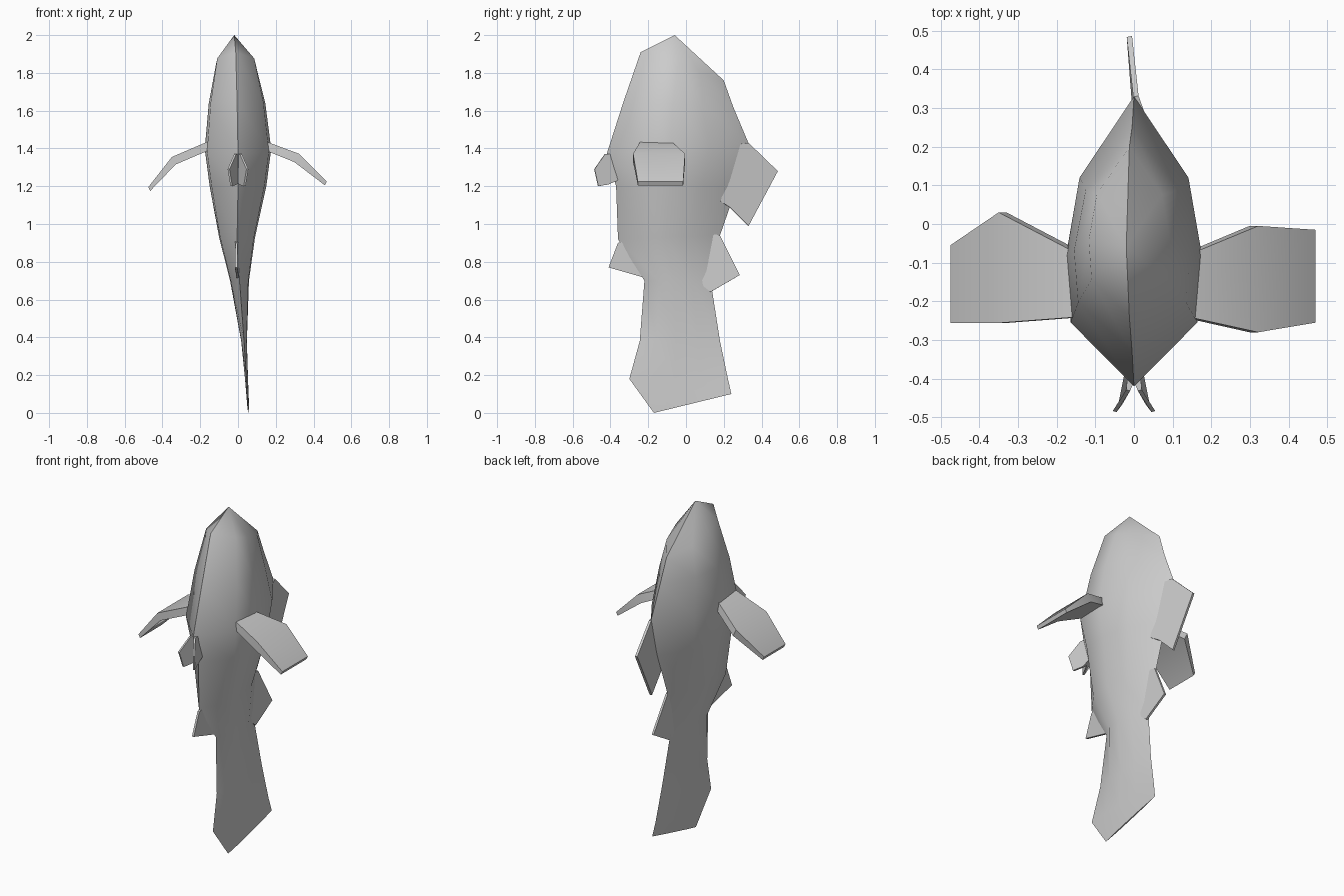
import bpy, bmesh, math
from mathutils import Vector

if "Cube" in bpy.data.objects:
    bpy.data.objects.remove(bpy.data.objects["Cube"])

grey = bpy.data.materials.new("plain grey")
grey.diffuse_color = (0.6, 0.6, 0.6, 1)
grey.use_nodes = True
grey.node_tree.nodes["Principled BSDF"].inputs["Base Color"].default_value = grey.diffuse_color


def finish(name, bm, angle):
    bmesh.ops.recalc_face_normals(bm, faces=bm.faces)
    mesh = bpy.data.meshes.new(name)
    bm.to_mesh(mesh)
    bm.free()
    mesh.materials.append(grey)
    ob = bpy.data.objects.new(name, mesh)
    bpy.context.collection.objects.link(ob)
    bpy.ops.object.select_all(action='DESELECT')
    ob.select_set(True)
    bpy.context.view_layer.objects.active = ob
    bpy.ops.object.shade_smooth_by_angle(angle=math.radians(angle))
    return ob


def loft(name, rings, tip=None, angle=45):
    """Skin closed rings of points, with an optional pointed start."""
    bm = bmesh.new()
    loops = [[bm.verts.new(p) for p in ring] for ring in rings]
    n = len(loops[0])
    for a, b in zip(loops, loops[1:]):
        for i in range(n):
            j = (i + 1) % n
            bm.faces.new((a[i], a[j], b[j], b[i]))
    if tip:
        v = bm.verts.new(tip)
        for i in range(n):
            bm.faces.new((v, loops[0][i], loops[0][(i + 1) % n]))
    else:
        bm.faces.new(loops[0])
    bm.faces.new(loops[-1])
    return finish(name, bm, angle)


def plate(name, outline, thick):
    """Thin fin: the first and last points are the root, the rest the rim."""
    bm = bmesh.new()
    sides = []
    pts = [Vector(p) for p in outline]
    normal = (pts[1] - pts[0]).cross(pts[-1] - pts[0]).normalized()
    for s in (-1, 1):
        ring = []
        for i, p in enumerate(pts):
            t = thick if i in (0, len(pts) - 1) else thick * 0.35
            ring.append(bm.verts.new(p + normal * s * t / 2))
        sides.append(ring)
        bm.faces.new(ring)
    n = len(pts)
    for i in range(n):
        j = (i + 1) % n
        bm.faces.new((sides[0][i], sides[0][j], sides[1][j], sides[1][i]))
    return finish(name, bm, 45)


# Body and tail: front edge (y, z), back edge (y, z), half width, centre x
PROFILE = [(0.0, 0.0), (0.22, 0.93), (0.45, 1.0), (0.72, 0.8), (1.0, 0.0)]
sections = [
    (-0.24, 1.91, 0.20, 1.76, 0.105, -0.012),
    (-0.33, 1.65, 0.25, 1.62, 0.15, -0.005),
    (-0.42, 1.37, 0.33, 1.43, 0.176, 0.0),
    (-0.37, 1.20, 0.27, 1.20, 0.15, 0.0),
    (-0.36, 0.92, 0.18, 0.94, 0.095, -0.005),
    (-0.22, 0.70, 0.13, 0.70, 0.05, 0.008),
    (-0.245, 0.38, 0.18, 0.38, 0.015, 0.032),
    (-0.30, 0.18, 0.222, 0.18, 0.008, 0.045),
    (-0.17, 0.0, 0.24, 0.10, 0.004, 0.054),
]


def section(y0, z0, y1, z1, w, x):
    half = [(t, f) for t, f in PROFILE]
    around = half + [(t, -f) for t, f in half[-2:0:-1]]
    return [(x + f * w, y0 + (y1 - y0) * t, z0 + (z1 - z0) * t) for t, f in around]


loft("body_and_tail", [section(*s) for s in sections], tip=(-0.02, -0.06, 2.0))


# Side fins: stations of (x, z, front y, back y, thickness), drooping outward
def side_fin(name, stations):
    rings = []
    for x, z, y0, y1, t in stations:
        dx, h = math.copysign(t * 0.25, x), t / 2
        rings.append([(x - dx, y0, z - h), (x + dx, y0, z + h),
                      (x + dx, y1, z + h), (x - dx, y1, z - h)])
    loft(name, rings, angle=50)


side_fin("right_side_fin", [(0.13, 1.42, -0.24, -0.08, 0.04),
                            (0.31, 1.35, -0.28, -0.005, 0.045),
                            (0.465, 1.215, -0.255, -0.015, 0.02)])
side_fin("left_side_fin", [(-0.13, 1.425, -0.24, -0.08, 0.04),
                           (-0.34, 1.335, -0.256, 0.03, 0.04),
                           (-0.47, 1.185, -0.256, -0.055, 0.02)])

# Back fins and the rear underside fin
plate("back_fin", [(0.02, 0.25, 1.42), (0.005, 0.33, 1.43), (-0.012, 0.485, 1.28),
                   (0.0, 0.33, 0.99), (0.01, 0.23, 1.09), (0.02, 0.18, 1.12)], 0.04)
plate("rear_back_fin", [(0.0, 0.12, 0.95), (0.0, 0.18, 0.94), (0.02, 0.285, 0.73),
                        (0.02, 0.13, 0.64), (0.01, 0.08, 0.68)], 0.035)
plate("rear_underside_fin", [(-0.005, -0.30, 0.92), (-0.008, -0.36, 0.90),
                             (-0.01, -0.41, 0.77), (0.0, -0.20, 0.71),
                             (0.0, -0.15, 0.75)], 0.035)

# Pair of small splayed underside fins
for side, sx in (("left", -1), ("right", 1)):
    plate(side + "_underside_fin", [(0.0, -0.37, 1.37), (sx * 0.015, -0.43, 1.37),
                                    (sx * 0.05, -0.485, 1.29), (sx * 0.035, -0.465, 1.20),
                                    (sx * 0.01, -0.41, 1.21), (0.0, -0.34, 1.24)], 0.03)
